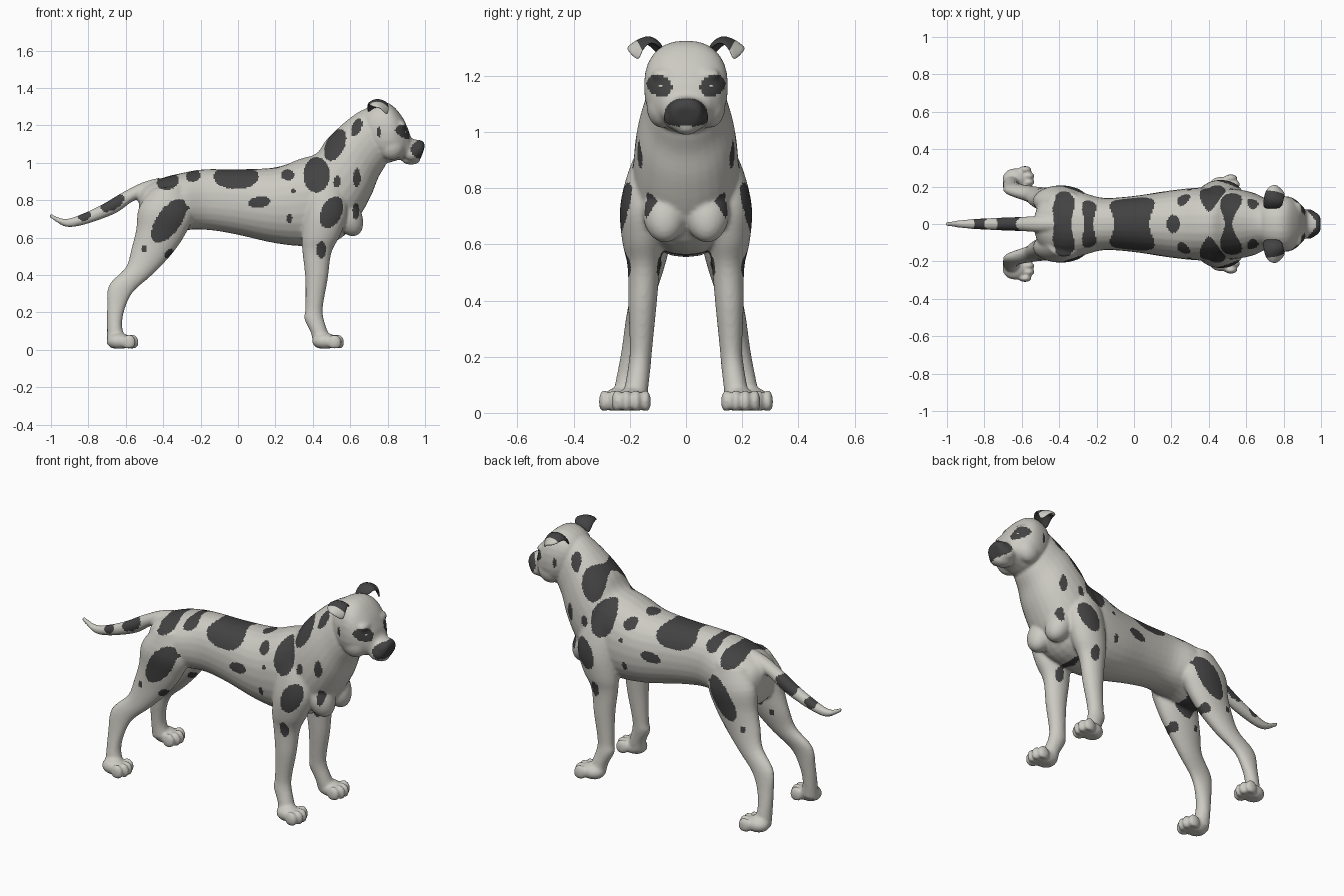
import bpy, bmesh, math
from mathutils import Vector, Matrix

cube = bpy.data.objects.get("Cube")
if cube:
    bpy.data.objects.remove(cube)


def material(name, rgb):
    m = bpy.data.materials.new(name)
    m.use_nodes = True
    m.diffuse_color = (*rgb, 1)
    bsdf = m.node_tree.nodes["Principled BSDF"]
    bsdf.inputs["Base Color"].default_value = (*rgb, 1)
    bsdf.inputs["Roughness"].default_value = 0.8
    return m


COAT = material("pale coat", (.60, .59, .54))
DARK = material("dark spots", (.055, .055, .055))


def make_object(name, bm, mats):
    bmesh.ops.recalc_face_normals(bm, faces=bm.faces)
    mesh = bpy.data.meshes.new(name)
    bm.to_mesh(mesh)
    bm.free()
    for m in mats:
        mesh.materials.append(m)
    ob = bpy.data.objects.new(name, mesh)
    bpy.context.collection.objects.link(ob)
    return ob


def apply_modifiers(ob):
    deps = bpy.context.evaluated_depsgraph_get()
    mesh = bpy.data.meshes.new_from_object(ob.evaluated_get(deps))
    ob.modifiers.clear()
    ob.data = mesh
    for p in mesh.polygons:
        p.use_smooth = True


def spline(a, b, c, d, t):
    return .5 * (2 * b + (c - a) * t + (2 * a - 5 * b + 4 * c - d) * t ** 2
                 + (3 * b - a - 3 * c + d) * t ** 3)


def loft(bm, rows, side=1, power=1, sides=28, steps=4):
    """Skin oval rings: each row is top x, z, bottom x, z, half width, centre y."""
    rows = [Vector((*r, 0) if len(r) == 5 else r) for r in rows]
    dense = []
    for i in range(len(rows) - 1):
        near = [rows[max(0, min(len(rows) - 1, i + k))] for k in (-1, 0, 1, 2)]
        dense += [spline(*near, s / steps) for s in range(steps)]
    dense.append(rows[-1])
    rings = []
    for tx, tz, bx, bz, w, y in dense:
        mid = Vector(((tx + bx) / 2, y * side, (tz + bz) / 2))
        up = Vector(((tx - bx) / 2, 0, (tz - bz) / 2))
        ring = []
        for k in range(sides):
            a = math.tau * k / sides
            c, s = math.cos(a), math.sin(a)
            c, s = (math.copysign(abs(v) ** power, v) for v in (c, s))
            ring.append(bm.verts.new(mid + up * c + Vector((0, w * s, 0))))
        rings.append(ring)
    for r, q in zip(rings, rings[1:]):
        for k in range(sides):
            n = (k + 1) % sides
            bm.faces.new((r[k], r[n], q[n], q[k]))
    bm.faces.new(rings[0])
    bm.faces.new(rings[-1])


def ball(bm, centre, radii, side=1, tilt=0):
    """Ellipsoid, tilted in the side plane."""
    x, y, z = centre
    m = (Matrix.Translation((x, y * side, z)) @ Matrix.Rotation(math.radians(tilt), 4, 'Y')
         @ Matrix.Diagonal((*radii, 1)))
    bmesh.ops.create_uvsphere(bm, u_segments=24, v_segments=16, radius=1, matrix=m)


body = bmesh.new()

# Trunk and neck
loft(body, [
    (-.53, .84, -.53, .75, .05), (-.49, .88, -.50, .63, .13),
    (-.40, .92, -.39, .61, .175), (-.30, .945, -.27, .64, .17),
    (-.18, .965, -.15, .64, .14), (0, .965, 0, .615, .15),
    (.20, .975, .20, .57, .18), (.33, 1.02, .38, .555, .195),
    (.42, 1.05, .54, .59, .19), (.47, 1.12, .64, .70, .185),
    (.53, 1.18, .71, .82, .17), (.60, 1.24, .75, .92, .145),
    (.66, 1.28, .79, .99, .125), (.70, 1.29, .80, 1.04, .10)], power=.92)

# Head and muzzle
loft(body, [
    (.66, 1.24, .68, 1.10, .08), (.69, 1.295, .73, 1.03, .125),
    (.76, 1.325, .79, 1.0, .147), (.82, 1.31, .84, 1.01, .146),
    (.875, 1.25, .875, 1.02, .122), (.91, 1.18, .90, 1.02, .09),
    (.93, 1.13, .92, 1.0, .073), (.985, 1.118, .955, 1.0, .062),
    (1.0, 1.09, .98, 1.03, .045)], power=.85)
ball(body, (.925, 0, 1.015), (.05, .045, .025))

# Tail
loft(body, [
    (-.42, .92, -.46, .80, .05), (-.51, .895, -.55, .80, .043),
    (-.62, .84, -.645, .735, .037), (-.73, .775, -.755, .69, .033),
    (-.85, .72, -.86, .66, .027), (-.93, .70, -.93, .66, .02),
    (-1.005, .73, -1.01, .71, .01)])

FORELEG = [
    (.50, 1.0, .40, .96, .05, .10), (.56, .88, .36, .84, .075, .13),
    (.585, .74, .35, .72, .085, .15), (.55, .62, .34, .60, .074, .153),
    (.50, .52, .345, .52, .058, .15), (.48, .38, .36, .38, .05, .155),
    (.455, .24, .36, .22, .04, .16), (.455, .18, .355, .165, .04, .165),
    (.475, .11, .39, .09, .042, .175), (.50, .05, .40, .03, .045, .185)]
HINDLEG = [
    (-.28, .88, -.46, .86, .07, .10), (-.24, .73, -.53, .76, .085, .12),
    (-.28, .62, -.545, .64, .075, .125), (-.355, .51, -.57, .54, .06, .135),
    (-.46, .40, -.60, .44, .045, .155), (-.56, .31, -.69, .345, .035, .18),
    (-.605, .22, -.70, .22, .035, .195), (-.62, .13, -.70, .10, .04, .21),
    (-.60, .06, -.70, .03, .045, .22)]

for side in (1, -1):
    loft(body, FORELEG, side)
    loft(body, HINDLEG, side)
    # Chest, cheek, lip and brow muscles
    ball(body, (.585, .075, .72), (.075, .08, .12), side, -25)
    ball(body, (.82, .085, 1.09), (.07, .055, .075), side)
    ball(body, (.93, .042, 1.05), (.045, .038, .04), side)
    ball(body, (.872, .07, 1.205), (.03, .05, .022), side, 30)
    # Paws with four toes
    for px, py in ((.465, .195), (-.635, .24)):
        ball(body, (px, py, .045), (.068, .058, .045), side)
        for k in range(4):
            off = k - 1.5
            ball(body, (px + .07 - .008 * off * off, py + .034 * off, .04),
                 (.036, .019, .042), side)

for v in body.verts:
    v.co.z = max(v.co.z, .008)

body = make_object("body", body, [COAT, DARK])
fuse = body.modifiers.new("fuse", 'REMESH')
fuse.mode = 'VOXEL'
fuse.voxel_size = .0085
soft = body.modifiers.new("soften", 'SMOOTH')
soft.iterations = 4
apply_modifiers(body)

# Coat markings: x, z, radius, radius, tilt in degrees
SPOTS = [
    (-.37, .69, .135, .065, 55), (-.375, .90, .06, .045, 15), (-.24, .93, .04, .032, 15),
    (-.01, .925, .12, .065, 0), (.115, .79, .06, .03, 8), (.265, .935, .035, .03, 0),
    (.42, .935, .07, .095, 0), (.52, 1.095, .09, .05, 65), (.635, 1.19, .05, .026, 70),
    (.50, .735, .09, .055, 65), (.635, .92, .02, .05, 0), (.445, .535, .025, .045, 0),
    (.53, .90, .02, .032, 0), (.63, .74, .018, .045, 0), (.275, .70, .015, .025, 0),
    (.295, .85, .013, .013, 0), (-.50, .54, .015, .02, 0), (-.37, .515, .03, .018, 45),
    (-.275, .76, .016, .012, 0), (.755, 1.165, .01, .028, 0),
    (-.67, .785, .07, .036, 30), (-.82, .715, .035, .025, 20), (.99, 1.07, .065, .052, 0)]


def in_spot(x, z, spot):
    sx, sz, rx, rz, tilt = spot
    a = math.radians(tilt)
    dx, dz = x - sx, z - sz
    u, v = dx * math.cos(a) + dz * math.sin(a), dz * math.cos(a) - dx * math.sin(a)
    return (u / rx) ** 2 + (v / rz) ** 2 < 1


for p in body.data.polygons:
    x, y, z = p.center
    y = abs(y)
    saddle = in_spot(x, y, (.21, 0, .035, .05, 0)) and z > .8
    eye_patch = x > .8 and in_spot(y, z, (.095, 1.165, .047, .037, 25))
    if saddle or eye_patch or any(in_spot(x, z, s) for s in SPOTS):
        p.material_index = 1

# Folded ears: rows run from the root over the fold to the hanging flap
EAR = [
    [(.69, .085, 1.25), (.72, .08, 1.30), (.79, .08, 1.29)],
    [(.69, .13, 1.32), (.74, .125, 1.355), (.80, .12, 1.33)],
    [(.70, .18, 1.31), (.755, .175, 1.33), (.81, .16, 1.29)],
    [(.73, .205, 1.295), (.765, .215, 1.295), (.80, .165, 1.24)]]
for side, name in ((1, "left"), (-1, "right")):
    bm = bmesh.new()
    grid = [[bm.verts.new((x, y * side, z)) for x, y, z in row] for row in EAR]
    for i, (r, q) in enumerate(zip(grid, grid[1:])):
        for k in range(2):
            f = bm.faces.new((r[k], r[k + 1], q[k + 1], q[k]))
            f.material_index = int(i < 2)
    ear = make_object(name + "_ear", bm, [COAT, DARK])
    thick = ear.modifiers.new("thickness", 'SOLIDIFY')
    thick.thickness = .018
    thick.offset = 0
    ear.modifiers.new("round", 'SUBSURF').levels = 2
    apply_modifiers(ear)

    # Eyes
    bm = bmesh.new()
    ball(bm, (.886, .085, 1.163), (.014, .014, .009), side)
    eye = make_object(name + "_eye", bm, [COAT])
    apply_modifiers(eye)
